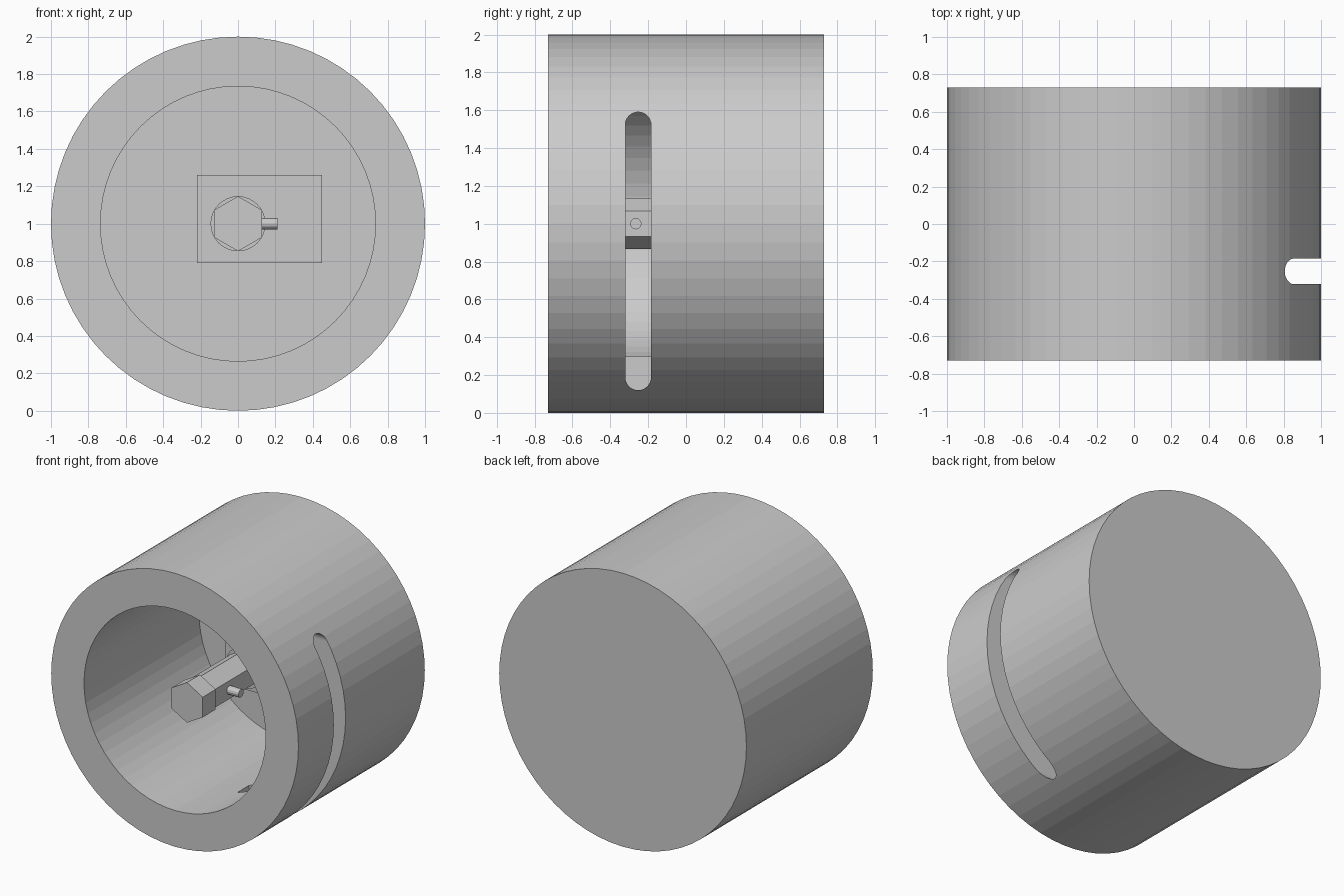
import bpy, bmesh, math

if "Cube" in bpy.data.objects:
    bpy.data.objects.remove(bpy.data.objects["Cube"])

def mesh_object(name, bm):
    bmesh.ops.remove_doubles(bm, verts=bm.verts, dist=1e-5)
    bmesh.ops.recalc_face_normals(bm, faces=bm.faces)
    me = bpy.data.meshes.new(name)
    bm.to_mesh(me)
    bm.free()
    ob = bpy.data.objects.new(name, me)
    bpy.context.collection.objects.link(ob)
    return ob

def lathe(name, profile, sides, start=0.0):
    """Revolve (radius, y) points about the y axis at z = 1; radius 0 closes the end."""
    bm = bmesh.new()
    rings = []
    for r, y in profile:
        rings.append([bm.verts.new((r * math.cos(start + math.tau * i / sides), y,
                                    1 + r * math.sin(start + math.tau * i / sides)))
                      for i in range(sides)])
    for a, b in zip(rings, rings[1:]):
        for i in range(sides):
            j = (i + 1) % sides
            bm.faces.new((a[i], a[j], b[j], b[i]))
    if profile[0] != profile[-1]:
        bm.faces.new(rings[0])
        bm.faces.new(rings[-1])
    return mesh_object(name, bm)

# Round housing: a thick cup open to the front
housing = lathe("housing", [(0.735, 0.60), (0.735, -0.73), (1, -0.73), (1, 0.73)], 64)

# Rounded slot cut through the right-hand wall
half, y0, low, high = 0.068, -0.253, 0.12 + 0.068, 1.59 - 0.068
bm = bmesh.new()
outline = []
for centre, start in ((high, 0), (low, math.pi)):
    for k in range(17):
        a = start + math.pi * k / 16
        outline.append(bm.verts.new((0.22, y0 + half * math.cos(a), centre + half * math.sin(a))))
cap = bm.faces.new(outline)
ext = bmesh.ops.extrude_face_region(bm, geom=[cap], use_keep_orig=True)
bmesh.ops.translate(bm, vec=(1, 0, 0),
                    verts=[v for v in ext["geom"] if isinstance(v, bmesh.types.BMVert)])
cutter = mesh_object("slot_cutter", bm)
cutter.hide_render = True
mod = housing.modifiers.new("slot", "BOOLEAN")
mod.operation, mod.solver, mod.object = "DIFFERENCE", "EXACT", cutter
bpy.context.view_layer.objects.active = housing
bpy.ops.object.modifier_apply(modifier=mod.name)
bpy.data.objects.remove(cutter)

# Motor block on the floor of the cup
bpy.ops.mesh.primitive_cube_add(size=1, location=(0.115, 0.385, 1.025))
motor = bpy.context.object
motor.name = "motor_block"
motor.scale = (0.67, 0.43, 0.47)

# Collar, hexagonal shaft and larger hexagonal tip
lathe("collar", [(0.147, 0.07), (0.147, 0.17)], 32)
lathe("hex_shaft", [(0.133, -0.44), (0.133, 0.07)], 6, math.pi / 6)
lathe("hex_tip", [(0.147, -0.59), (0.147, -0.44)], 6, math.pi / 6)

# Small pin on the side of the shaft
bpy.ops.mesh.primitive_cylinder_add(vertices=12, radius=0.03, depth=0.11,
                                    location=(0.155, -0.265, 1), rotation=(0, math.pi / 2, 0))
bpy.context.object.name = "side_pin"
